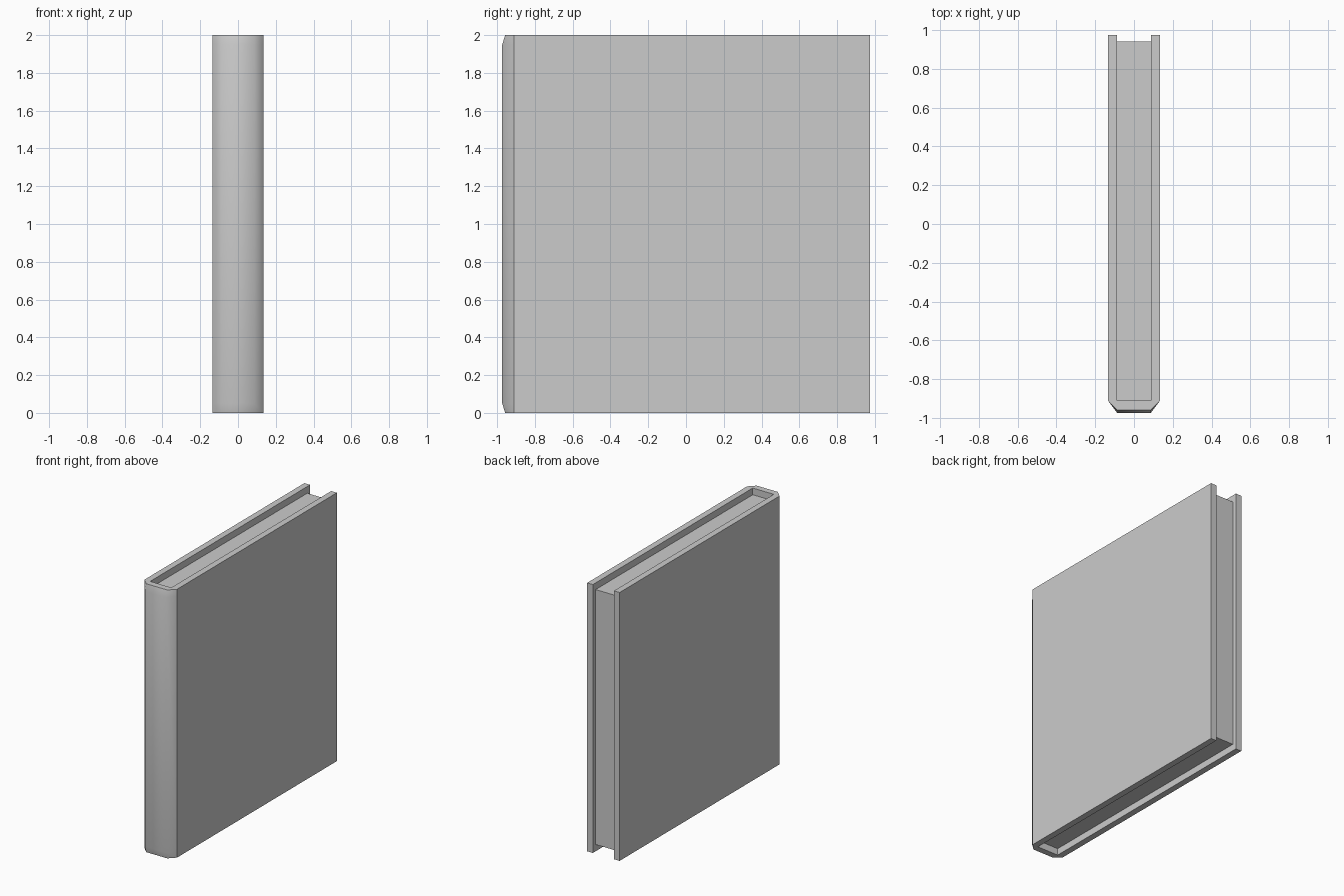
import bpy, bmesh

if "Cube" in bpy.data.objects:
    bpy.data.objects.remove(bpy.data.objects["Cube"])

HEIGHT = 2.0
BACK, FRONT = 0.973, -0.973
OUT_X, IN_X = 0.134, 0.087      # cover outer / inner half widths
SHOULDER = -0.91                # where the boards meet the spine


def make_object(name, bm):
    bmesh.ops.recalc_face_normals(bm, faces=bm.faces)
    mesh = bpy.data.meshes.new(name)
    bm.to_mesh(mesh)
    bm.free()
    obj = bpy.data.objects.new(name, mesh)
    bpy.context.collection.objects.link(obj)
    return obj


# Cover: U-shaped wall lofted through four levels, spine pulled in at both ends
def wall_section(bm, z, spine_y):
    right_out = [(OUT_X, BACK), (OUT_X, SHOULDER), (IN_X, spine_y)]
    right_in = [(IN_X, BACK), (IN_X, SHOULDER + 0.03), (IN_X, SHOULDER)]
    loops = []
    for half in (right_out, right_in):
        full = half + [(-x, y) for x, y in reversed(half)]
        loops.append([bm.verts.new((x, y, z)) for x, y in full])
    return loops


bm = bmesh.new()
levels = [(0, FRONT + 0.016), (0.05, FRONT),
          (HEIGHT - 0.05, FRONT), (HEIGHT, FRONT + 0.016)]
sections = [wall_section(bm, z, y) for z, y in levels]
for (out_a, in_a), (out_b, in_b) in zip(sections, sections[1:]):
    for i in range(5):
        outer = bm.faces.new((out_a[i], out_a[i + 1], out_b[i + 1], out_b[i]))
        outer.smooth = i in (1, 2, 3)      # rounded-looking spine
        bm.faces.new((in_a[i], in_a[i + 1], in_b[i + 1], in_b[i]))
    for i in (0, 5):                       # open fore edges of the boards
        bm.faces.new((out_a[i], in_a[i], in_b[i], out_b[i]))
for outer, inner in (sections[0], sections[-1]):   # top and bottom rims
    for i in range(5):
        bm.faces.new((outer[i], outer[i + 1], inner[i + 1], inner[i]))
make_object("cover", bm)

# Page block, recessed on three sides
bm = bmesh.new()
bmesh.ops.create_cube(bm, size=1)
page_back, recess = 0.94, 0.05
bmesh.ops.scale(bm, vec=(2 * IN_X, page_back - SHOULDER, HEIGHT - 2 * recess), verts=bm.verts)
bmesh.ops.translate(bm, vec=(0, (page_back + SHOULDER) / 2, HEIGHT / 2), verts=bm.verts)
make_object("pages", bm)
